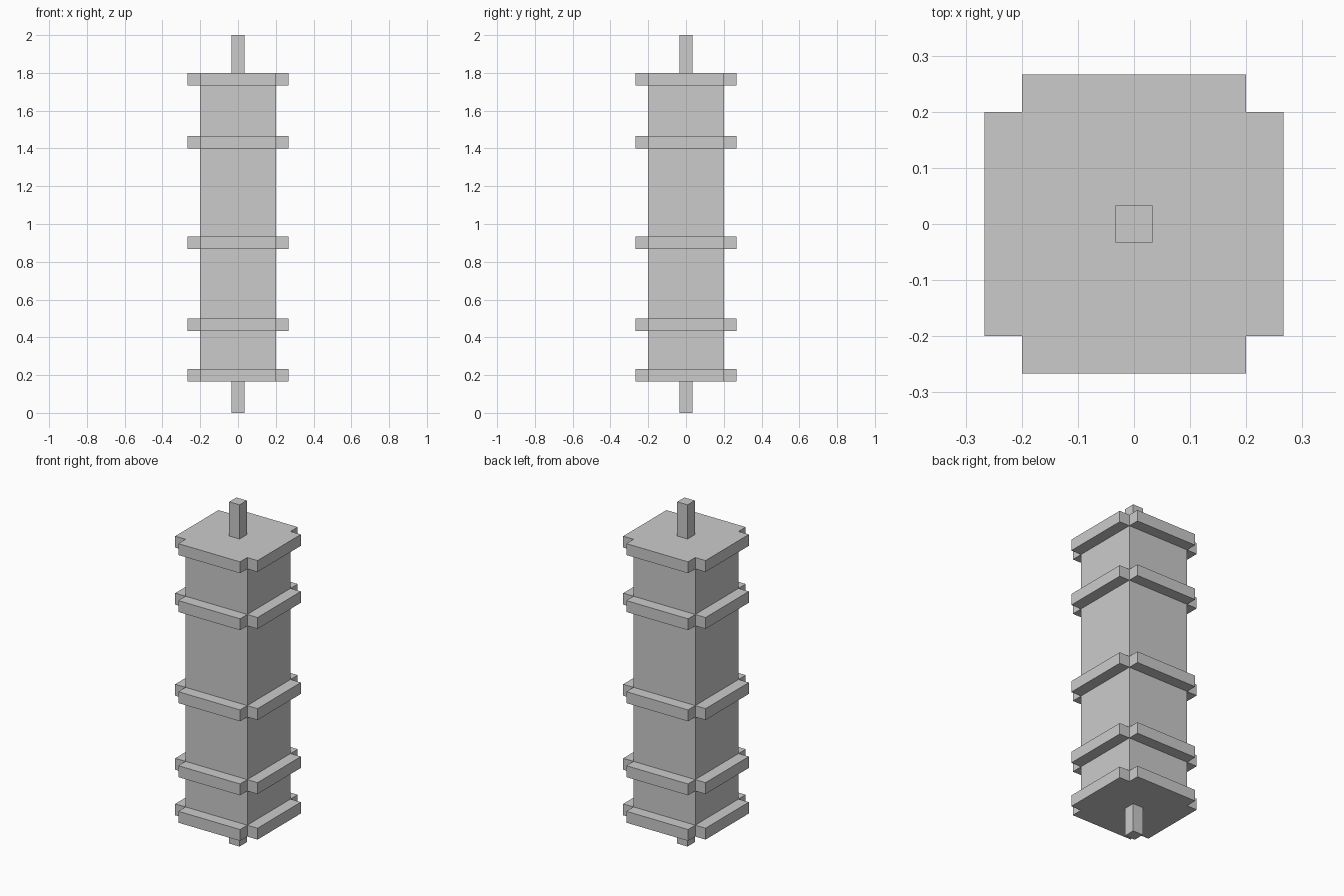
import bpy
import bmesh
from mathutils import Matrix

if "Cube" in bpy.data.objects:
    bpy.data.objects.remove(bpy.data.objects["Cube"])

U = 1 / 15          # modelling unit: thickness of a band
HALF = 3 * U        # half width of the column
BOTTOM, TOP = 2.5 * U, 27 * U


def add_boxes(name, boxes):
    """One object made of axis-aligned boxes given as (centre, size)."""
    bm = bmesh.new()
    for centre, size in boxes:
        bmesh.ops.create_cube(
            bm, size=1,
            matrix=Matrix.Translation(centre) @ Matrix.Diagonal((*size, 1)))
    mesh = bpy.data.meshes.new(name)
    bm.to_mesh(mesh)
    bm.free()
    obj = bpy.data.objects.new(name, mesh)
    bpy.context.collection.objects.link(obj)
    return obj


# Main square column
add_boxes("column", [((0, 0, (BOTTOM + TOP) / 2), (2 * HALF, 2 * HALF, TOP - BOTTOM))])

# Thin pins at both ends
for name, low, high in (("bottom_pin", 0, BOTTOM), ("top_pin", TOP, 2)):
    add_boxes(name, [((0, 0, (low + high) / 2), (U, U, high - low))])

# Bands: four bars against the column faces, open at the corners
offset = HALF + U / 2
for i, low in enumerate((2.5, 6.5, 13, 21, 26), 1):
    z = (low + 0.5) * U
    bars = []
    for s in (-1, 1):
        bars.append(((s * offset, 0, z), (U, 2 * HALF, U)))
        bars.append(((0, s * offset, z), (2 * HALF, U, U)))
    add_boxes(f"band_{i}", bars)
